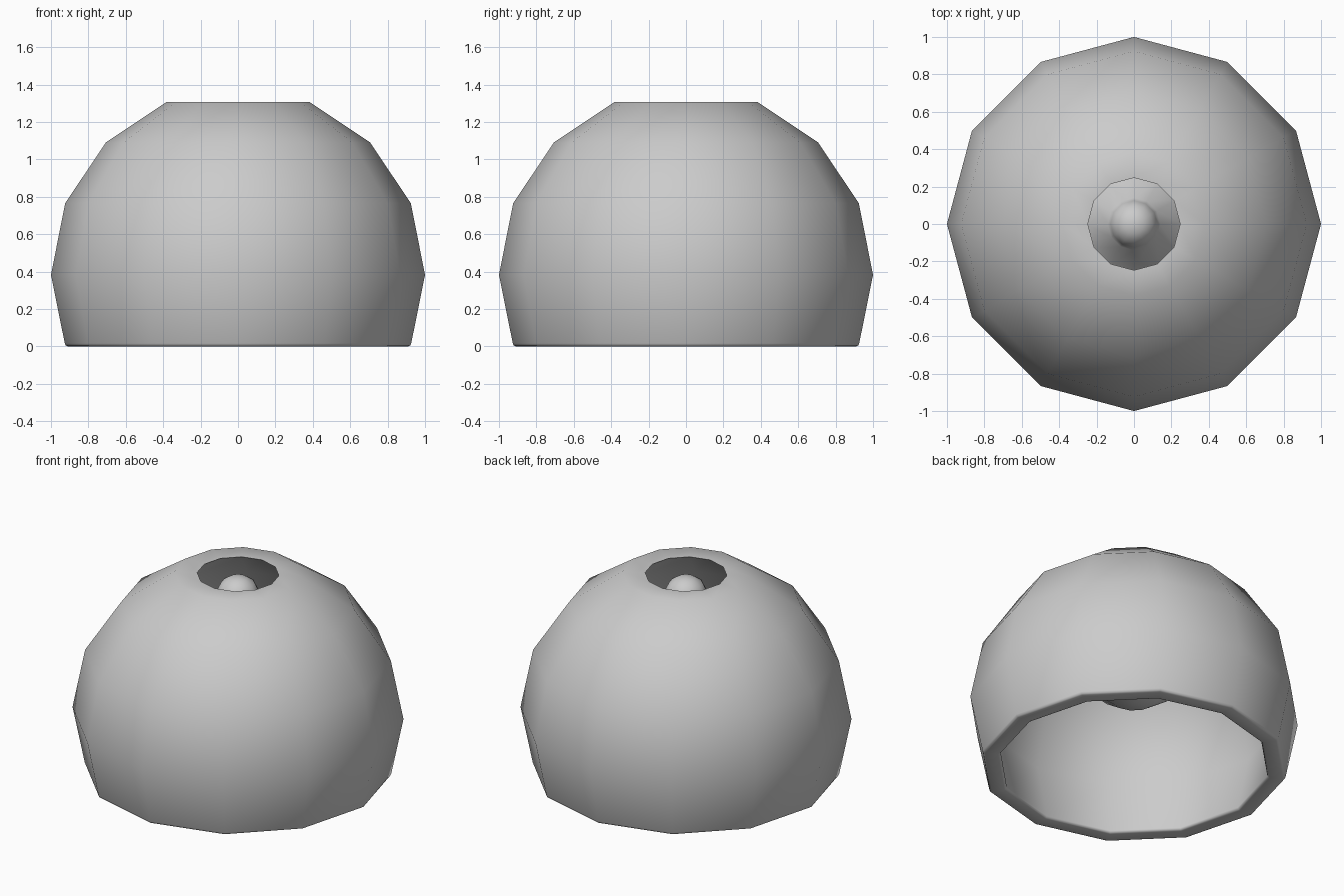
import bpy, bmesh, math

if "Cube" in bpy.data.objects:
    bpy.data.objects.remove(bpy.data.objects["Cube"])


def lathe(name, profile, sides=12, closed=False, angle=30):
    """Spin an (r, z) profile around the z axis; r = 0 points become poles."""
    bm = bmesh.new()
    rings = []
    for r, z in profile:
        if r == 0:
            rings.append([bm.verts.new((0, 0, z))] * sides)
        else:
            rings.append([bm.verts.new((r * math.cos(math.tau * i / sides),
                                        r * math.sin(math.tau * i / sides), z))
                          for i in range(sides)])
    pairs = list(zip(rings, rings[1:]))
    if closed:
        pairs.append((rings[-1], rings[0]))
    for a, b in pairs:
        for i in range(sides):
            j = (i + 1) % sides
            bm.faces.new(list(dict.fromkeys((a[i], a[j], b[j], b[i]))))
    bmesh.ops.recalc_face_normals(bm, faces=bm.faces)
    mesh = bpy.data.meshes.new(name)
    bm.to_mesh(mesh)
    bm.free()
    obj = bpy.data.objects.new(name, mesh)
    bpy.context.collection.objects.link(obj)
    bpy.ops.object.select_all(action='DESELECT')
    obj.select_set(True)
    bpy.context.view_layer.objects.active = obj
    bpy.ops.object.shade_smooth_by_angle(angle=math.radians(angle))
    return obj


# Dome shade: truncated sphere with wall thickness, open at top and bottom
base = math.sin(math.radians(22.5))
outer = [(math.cos(math.radians(a)), base + math.sin(math.radians(a)))
         for a in (0, 22.5, 45, 67.5)]
inner = [(0.247, 1.305), (0.635, 1.03), (0.83, 0.73), (0.90, 0.383),
         (0.815, 0.016), (0.82, 0.005), (0.83, 0.0)]
rim = [(0.91, 0.0), (0.921, 0.005), (0.926, 0.016)]
lathe("dome_shade", rim + outer + inner, closed=True, angle=50)

# Bulb: round globe hanging inside, with a short rounded neck on top
R, cz = 0.366, 0.805
globe = [(R * math.cos(math.radians(a)), cz + R * math.sin(math.radians(a)))
         for a in (-67.5, -45, -22.5, 0, 22.5, 45, 67.5)]
neck = [(0.125, 1.20), (0.10, 1.25), (0.054, 1.28), (0, 1.29)]
lathe("bulb", [(0, cz - R)] + globe + neck, angle=70)
